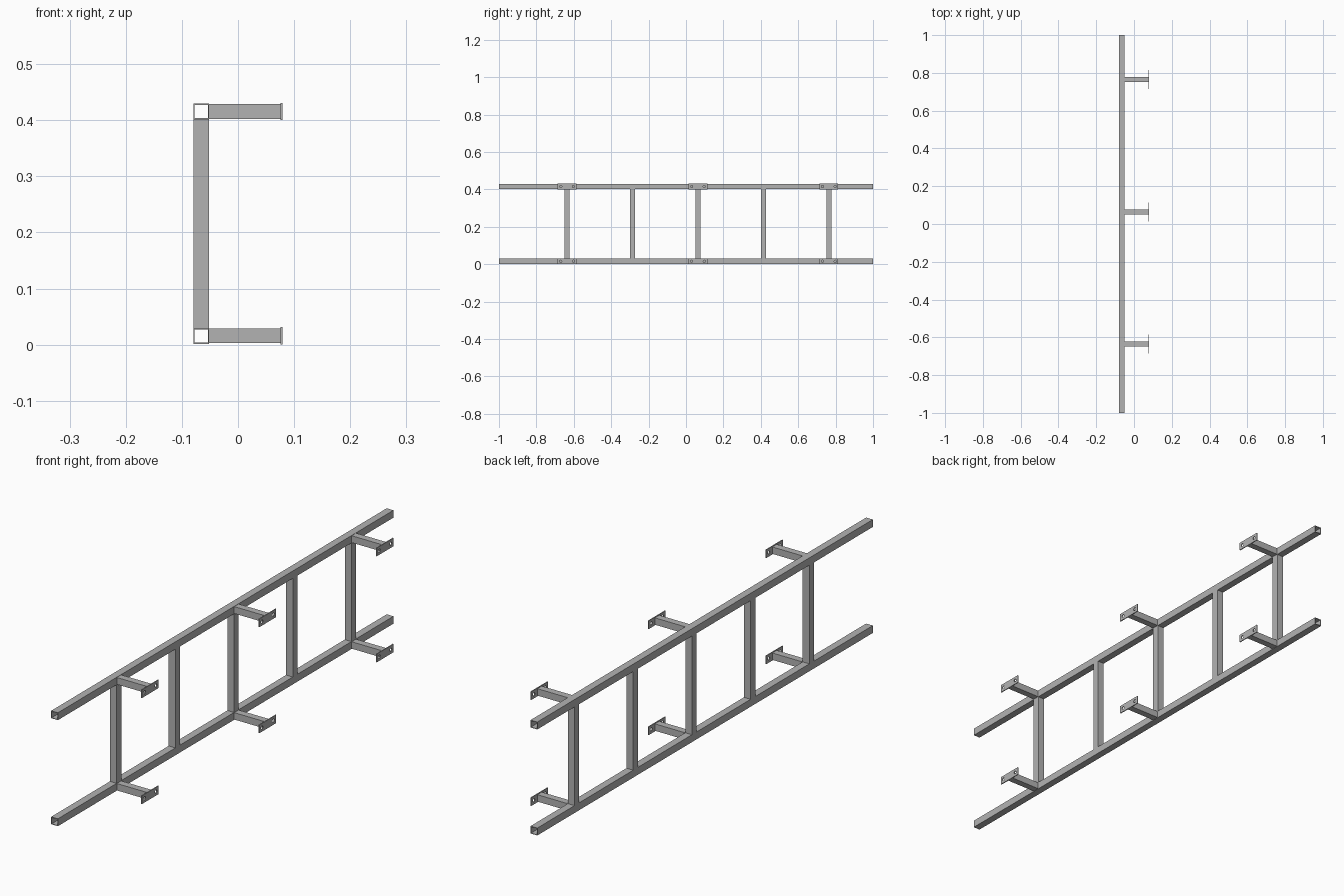
import bpy
import bmesh
from mathutils import Matrix, Vector

cube = bpy.data.objects.get("Cube")
if cube:
    bpy.data.objects.remove(cube, do_unlink=True)

# Bare steel
steel = bpy.data.materials.new("grey_steel")
steel.use_nodes = True
colour = (0.45, 0.45, 0.45, 1)
steel.diffuse_color = colour
steel.node_tree.nodes["Principled BSDF"].inputs["Base Color"].default_value = colour

SIZE = 0.028                      # square section of rails and rungs
WALL = 0.0022
RAIL_X = -0.0655
RAILS = {"lower": 0.0155, "upper": 0.4155}
RUNG_Y = [-0.636 + 0.35 * i for i in range(5)]
PLATE_THICK = 0.0035
PLATE_X = 0.0795 - PLATE_THICK / 2


def add_object(name, bm):
    bmesh.ops.recalc_face_normals(bm, faces=bm.faces)
    mesh = bpy.data.meshes.new(name)
    bm.to_mesh(mesh)
    bm.free()
    mesh.materials.append(steel)
    obj = bpy.data.objects.new(name, mesh)
    bpy.context.collection.objects.link(obj)
    return obj


def square_tube(name, start, end, size):
    """Hollow square tube with open ends between two points."""
    start, end = Vector(start), Vector(end)
    axis = (end - start).normalized()
    u = Vector((0, 0, 1)) if abs(axis.z) < 0.5 else Vector((1, 0, 0))
    v = axis.cross(u)
    bm = bmesh.new()

    def ring(centre, half):
        return [bm.verts.new(centre + u * a * half + v * b * half)
                for a, b in ((-1, -1), (1, -1), (1, 1), (-1, 1))]

    outer, inner = size / 2, size / 2 - WALL
    rings = [ring(start, outer), ring(end, outer), ring(end, inner), ring(start, inner)]
    for r in range(4):
        a, b = rings[r], rings[(r + 1) % 4]
        for i in range(4):
            j = (i + 1) % 4
            bm.faces.new((a[i], a[j], b[j], b[i]))
    return add_object(name, bm)


# Long rails
for side, z in RAILS.items():
    square_tube(side + "_rail", (RAIL_X, -1, z), (RAIL_X, 1, z), SIZE)

# Rungs between the rails
for i, y in enumerate(RUNG_Y):
    square_tube(f"rung_{i + 1}", (RAIL_X, y, RAILS["lower"] + SIZE / 2),
                (RAIL_X, y, RAILS["upper"] - SIZE / 2), SIZE)

# Bolt hole cutter, two pins along x
bm = bmesh.new()
for side in (-1, 1):
    bmesh.ops.create_cone(bm, cap_ends=True, segments=20, radius1=0.006, radius2=0.006,
                          depth=0.03, matrix=Matrix.Translation((0, side * 0.034, 0))
                          @ Matrix.Rotation(1.5707963, 4, "Y"))
cutter = add_object("bolt_hole_cutter", bm)

# Wall plate with two bolt holes
bm = bmesh.new()
bmesh.ops.create_cube(bm, size=1, matrix=Matrix.Diagonal((PLATE_THICK, 0.1, 0.031, 1)))
plate = add_object("wall_plate", bm)
holes = plate.modifiers.new("bolt_holes", "BOOLEAN")
holes.operation = "DIFFERENCE"
holes.solver = "EXACT"
holes.object = cutter
bpy.context.view_layer.objects.active = plate
plate.select_set(True)
bpy.ops.object.modifier_apply(modifier=holes.name)
bpy.data.objects.remove(cutter, do_unlink=True)
plate_mesh = plate.data
bpy.data.objects.remove(plate, do_unlink=True)

# Standoff arms and wall plates at every second rung
for side, z in RAILS.items():
    for i, y in enumerate(RUNG_Y[::2]):
        square_tube(f"{side}_arm_{i + 1}", (RAIL_X + SIZE / 2, y, z),
                    (PLATE_X - PLATE_THICK / 2, y, z), 0.026)
        obj = bpy.data.objects.new(f"{side}_wall_plate_{i + 1}", plate_mesh)
        obj.location = (PLATE_X, y, z)
        bpy.context.collection.objects.link(obj)
